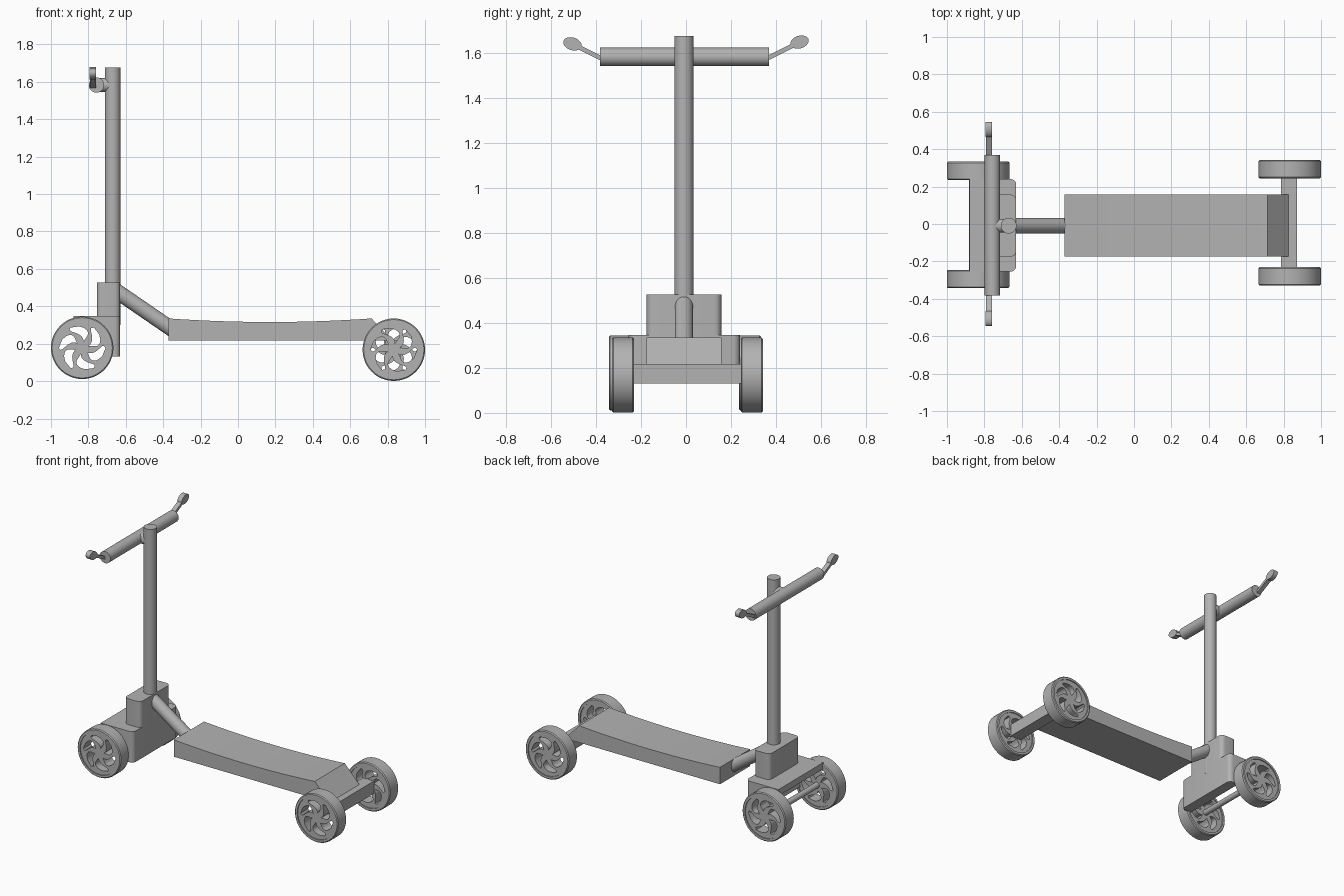
import bpy, bmesh
from math import sin, cos, pi, radians
from mathutils import Vector, Matrix

cube = bpy.data.objects.get("Cube")
if cube:
    bpy.data.objects.remove(cube, do_unlink=True)

grey = bpy.data.materials.new("plain grey")
grey.use_nodes = True
grey.diffuse_color = (0.45, 0.45, 0.45, 1)
grey.node_tree.nodes["Principled BSDF"].inputs["Base Color"].default_value = (0.45, 0.45, 0.45, 1)

parts = []
MID = -0.009      # centre line of the frame
WHEEL_R = 0.167
AXLE_X = 0.833


def add_mesh(name, mesh):
    mesh.materials.clear()
    mesh.materials.append(grey)
    obj = bpy.data.objects.new(name, mesh)
    bpy.context.scene.collection.objects.link(obj)
    parts.append(obj)
    return obj


def finish(name, bm):
    bmesh.ops.recalc_face_normals(bm, faces=bm.faces)
    mesh = bpy.data.meshes.new(name)
    bm.to_mesh(mesh)
    bm.free()
    return add_mesh(name, mesh)


def prism(name, outline, lo, hi, round_rule=None, radius=0.03):
    """Side outline (x, z) extruded along y; edges picked by a rule are rounded."""
    bm = bmesh.new()
    face = bm.faces.new([bm.verts.new((x, lo, z)) for x, z in outline])
    out = bmesh.ops.extrude_face_region(bm, geom=[face])
    for v in out["geom"]:
        if isinstance(v, bmesh.types.BMVert):
            v.co.y = hi
    if round_rule:
        picked = [e for e in bm.edges if round_rule(*[v.co for v in e.verts])]
        bmesh.ops.bevel(bm, geom=picked, offset=radius, segments=5,
                        profile=0.5, affect='EDGES')
    return finish(name, bm)


def tube(name, a, b, radius, sides=32):
    a, b = Vector(a), Vector(b)
    bm = bmesh.new()
    turn = (b - a).to_track_quat('Z', 'Y').to_matrix().to_4x4()
    bmesh.ops.create_cone(bm, cap_ends=True, segments=sides, radius1=radius, radius2=radius,
                          depth=(b - a).length, matrix=Matrix.Translation((a + b) / 2) @ turn)
    return finish(name, bm)


def block(x0, x1, z0, z1):
    return [(x0, z0), (x1, z0), (x1, z1), (x0, z1)]


def upright(a, b):
    return abs(a.z - b.z) > 0.1 and abs(a.x - b.x) < 0.001


# Wheels: a spun rim around a disc with swirling openings
def opening(turn):
    steps = 10
    sides = ([], [])
    for i in range(steps + 1):
        t = i / steps
        r = 0.035 + 0.09 * t
        half = 0.4 * sin(pi * t ** 1.6) ** 0.7 if 0 < i < steps else 0
        for s, side in zip((-1, 1), sides):
            ang = turn + 0.75 * t * t + s * half
            side.append((r * cos(ang), r * sin(ang)))
    return sides[0] + sides[1][-2:0:-1]


def spoke_mesh():
    curve = bpy.data.curves.new("spoke_outline", 'CURVE')
    curve.dimensions = '2D'
    curve.fill_mode = 'BOTH'
    curve.extrude = 0.042
    circle = [(0.15 * cos(2 * pi * i / 48), 0.15 * sin(2 * pi * i / 48)) for i in range(48)]
    for pts in [circle] + [opening(2 * pi * k / 6 + 0.3) for k in range(6)]:
        spline = curve.splines.new('POLY')
        spline.points.add(len(pts) - 1)
        for p, (x, y) in zip(spline.points, pts):
            p.co = (x, y, 0, 1)
        spline.use_cyclic_u = True
    obj = bpy.data.objects.new("spoke_outline", curve)
    bpy.context.scene.collection.objects.link(obj)
    bpy.context.view_layer.update()
    mesh = bpy.data.meshes.new_from_object(obj.evaluated_get(bpy.context.evaluated_depsgraph_get()))
    bpy.data.objects.remove(obj, do_unlink=True)
    bm = bmesh.new()
    bm.from_mesh(mesh)
    bmesh.ops.remove_doubles(bm, verts=bm.verts, dist=1e-5)
    bmesh.ops.recalc_face_normals(bm, faces=bm.faces)
    bm.to_mesh(mesh)
    bm.free()
    return mesh


spokes = spoke_mesh()


def wheel(name, x, y, z, flip):
    bm = bmesh.new()
    h = 0.049
    profile = [(0.146, -h), (0.161, -h), (WHEEL_R, 0.006 - h),
               (WHEEL_R, h - 0.006), (0.161, h), (0.146, h)]
    verts = [bm.verts.new((r, 0, d)) for r, d in profile]
    edges = [bm.edges.new((verts[i - 1], verts[i])) for i in range(len(verts))]
    bmesh.ops.spin(bm, geom=verts + edges, cent=(0, 0, 0), axis=(0, 0, 1),
                   angle=2 * pi, steps=48)
    bmesh.ops.remove_doubles(bm, verts=bm.verts, dist=1e-4)
    rim = finish(name + "_rim", bm)
    disc = add_mesh(name + "_spokes", spokes.copy())
    for obj in (rim, disc):
        obj.location = (x, y, z)
        obj.rotation_euler = (-pi / 2 if flip else pi / 2, 0, 0)


FRONT_Z, REAR_Z = 0.178, 0.168
wheel("steering_wheel_near", -AXLE_X, -0.294, FRONT_Z, False)
wheel("steering_wheel_far", -AXLE_X, 0.284, FRONT_Z, False)
wheel("trailing_wheel_near", AXLE_X, -0.28, REAR_Z, False)
wheel("trailing_wheel_far", AXLE_X, 0.293, REAR_Z, True)

# Axles
tube("steering_axle", (-AXLE_X, -0.27, FRONT_Z), (-AXLE_X, 0.26, FRONT_Z), 0.02)
prism("trailing_axle", block(0.787, 0.872, 0.13, 0.217), -0.25, 0.26)

# Deck: sagging top, sloped tail
DECK0, DECK1 = -0.372, 0.714
top = []
for i in range(17):
    t = i / 16
    top.append((DECK1 + (DECK0 - DECK1) * t, 0.335 - 0.019 * (1 - (2 * t - 1) ** 2)))
prism("deck", [(DECK0, 0.217), (0.826, 0.217)] + top, MID - 0.166, MID + 0.166)

# Fork body: hollowed around the axle
arc = []
for i in range(15):
    a = radians(-17 + 128 * i / 14)
    arc.append((-AXLE_X + 0.135 * cos(a), FRONT_Z + 0.135 * sin(a)))
prism("fork_body", [(-0.705, 0.132), (-0.63, 0.132), (-0.63, 0.347), (-0.88, 0.347)] + arc[::-1],
      -0.255, 0.24, lambda a, b: upright(a, b) and a.x > -0.64)
prism("column_block", block(-0.755, -0.63, 0.34, 0.527), MID - 0.166, MID + 0.166, upright)

# Column, strut and handlebar
tube("column", (-0.67, MID, 0.3), (-0.67, MID, 1.677), 0.042)
tube("strut", (-0.68, MID, 0.502), (-0.345, MID, 0.272), 0.041)
tube("stem", (-0.757, MID, 1.583), (-0.67, MID, 1.583), 0.037)
tube("handlebar", (-0.757, -0.382, 1.583), (-0.757, 0.369, 1.583), 0.041)


# Levers: flat arm with an oval paddle
def lever(name, side, rise):
    grip = Vector((-0.776, side * 0.36, 1.572 + rise))
    paddle = Vector((-0.776, side * 0.505, 1.645 + rise))
    way = (paddle - grip).normalized()
    tilt = Matrix.Rotation(side * way.z * 0.7, 4, 'X')
    flat = Matrix.Rotation(pi / 2, 4, 'Y')
    bm = bmesh.new()
    bmesh.ops.create_cone(bm, cap_ends=True, segments=28, radius1=1, radius2=1, depth=1,
                          matrix=Matrix.Translation(paddle) @ tilt
                          @ Matrix.Diagonal((0.034, 0.042, 0.028, 1)) @ flat)
    lean = Matrix.Rotation(side * Vector((0, 1)).angle(Vector((way.z, abs(way.y)))), 4, 'X')
    bmesh.ops.create_cube(bm, size=1, matrix=Matrix.Translation((grip + paddle) / 2) @ lean
                          @ Matrix.Diagonal((0.032, (paddle - grip).length, 0.02, 1)))
    finish(name, bm)


lever("lever_near", -1, -0.004)
lever("lever_far", 1, 0.004)

# Smooth round surfaces, keep sharp edges
bpy.ops.object.select_all(action='DESELECT')
for obj in parts:
    obj.select_set(True)
bpy.context.view_layer.objects.active = parts[0]
bpy.ops.object.shade_smooth_by_angle(angle=radians(35))
